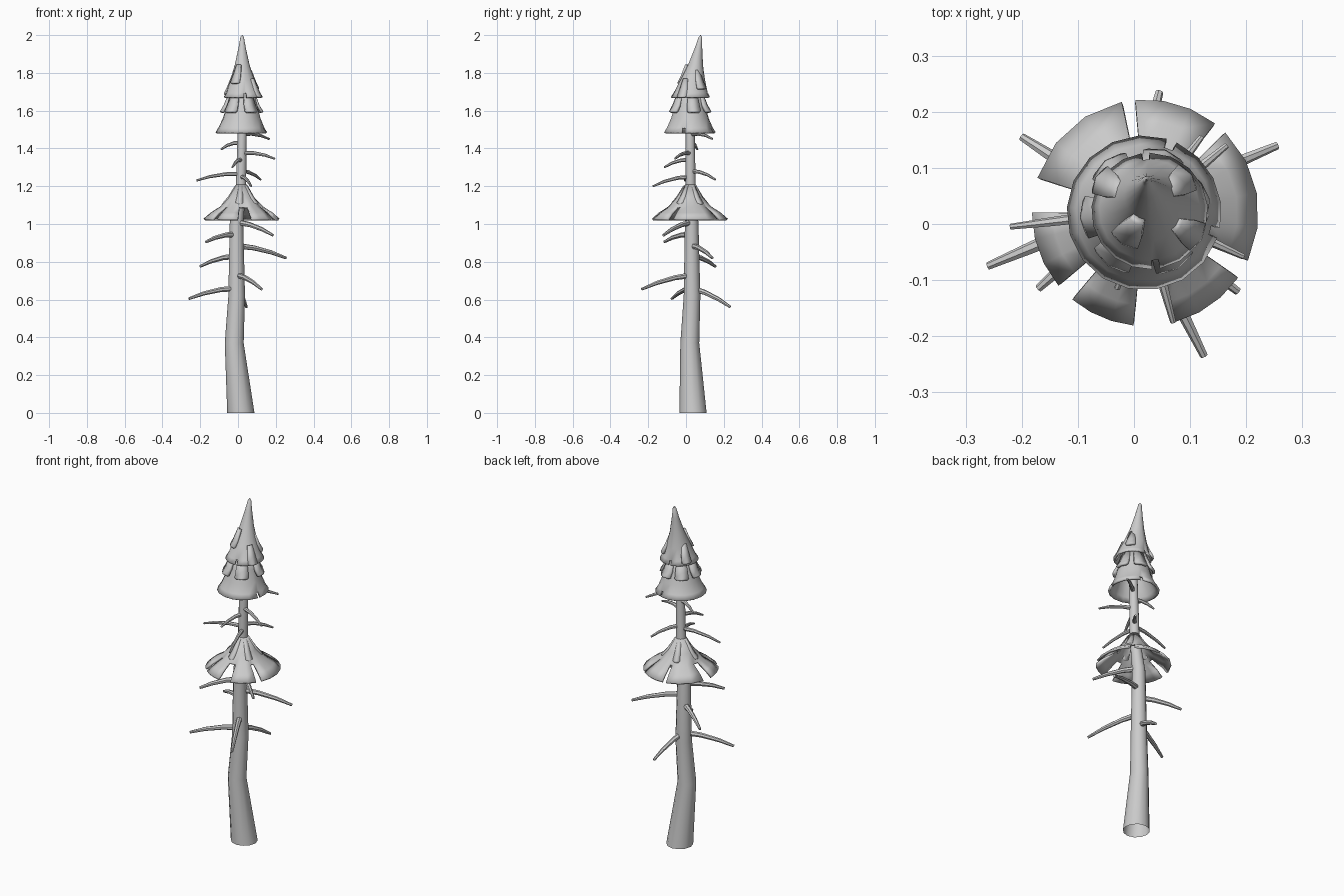
import bpy, bmesh
from math import sin, cos, radians
from mathutils import Vector

cube = bpy.data.objects.get("Cube")
if cube:
    bpy.data.objects.remove(cube)

grey = bpy.data.materials.new("plain_grey")
grey.use_nodes = True
grey.diffuse_color = (0.6, 0.6, 0.6, 1)
grey.node_tree.nodes["Principled BSDF"].inputs["Base Color"].default_value = (0.6, 0.6, 0.6, 1)


def finish(name, bm, thickness=0):
    """Turn a bmesh into a smooth-shaded object, optionally thickened inward."""
    mesh = bpy.data.meshes.new(name)
    bm.to_mesh(mesh)
    bm.free()
    mesh.materials.append(grey)
    obj = bpy.data.objects.new(name, mesh)
    bpy.context.collection.objects.link(obj)
    if thickness:
        solid = obj.modifiers.new("thickness", "SOLIDIFY")
        solid.thickness = thickness
        solid.offset = -1
    bpy.ops.object.select_all(action="DESELECT")
    obj.select_set(True)
    bpy.context.view_layer.objects.active = obj
    bpy.ops.object.shade_smooth_by_angle(angle=radians(40))
    return obj


def tube(name, points, radii, sides, level=False, cap=True):
    """Sweep a round section along points; level keeps every ring horizontal."""
    bm = bmesh.new()
    pts = [Vector(p) for p in points]
    rings = []
    for i, (p, r) in enumerate(zip(pts, radii)):
        d = pts[min(i + 1, len(pts) - 1)] - pts[max(i - 1, 0)]
        side = Vector((1, 0, 0)) if level else d.cross(Vector((0, 0, 1))).normalized()
        up = Vector((0, 1, 0)) if level else side.cross(d).normalized()
        rings.append([bm.verts.new(p + r * (side * cos(a) + up * sin(a)))
                      for a in (radians(360 * k / sides) for k in range(sides))])
    for low, high in zip(rings, rings[1:]):
        for k in range(sides):
            n = (k + 1) % sides
            bm.faces.new((low[k], low[n], high[n], high[k]))
    if cap:
        bm.faces.new(rings[-1])
    bmesh.ops.recalc_face_normals(bm, faces=bm.faces)
    return finish(name, bm)


def skirt(name, profile, flaps, notch, thickness):
    """Lathe rings (r, z, cx, cy) from rim to top; gaps between flaps lose the lowest notch bands."""
    columns = []
    for start, end in flaps:
        steps = max(3, round((end - start) / 20))
        columns += [(start + (end - start) * k / steps, k == steps) for k in range(steps + 1)]
    bm = bmesh.new()
    rings = [[bm.verts.new((cx + r * cos(radians(a)), cy + r * sin(radians(a)), z))
              for a, _ in columns] for r, z, cx, cy in profile]
    for band, (low, high) in enumerate(zip(rings, rings[1:])):
        for k, (_, gap) in enumerate(columns):
            if gap and band < notch:
                continue
            n = (k + 1) % len(columns)
            bm.faces.new((low[k], low[n], high[n], high[k]))
    return finish(name, bm, thickness)


def tongue(name, angle, centre, rows, thickness=0.014):
    """Small overlapping leaf plate; rows are (r, z, half width) from top to tip."""
    a = radians(angle)
    out, side = Vector((cos(a), sin(a), 0)), Vector((-sin(a), cos(a), 0))
    base = Vector((*centre, 0))
    bm = bmesh.new()
    grid = [[bm.verts.new(base + out * (r - 0.25 * w * abs(s)) + side * w * s + Vector((0, 0, z)))
             for s in (-1, 0, 1)] for r, z, w in rows]
    for top, low in zip(grid, grid[1:]):
        for k in range(2):
            bm.faces.new((low[k], low[k + 1], top[k + 1], top[k]))
    return finish(name, bm, thickness)


# Trunk: kinked, tapering and open at the base
trunk = [(0.015, 0.037, 0), (-0.02, 0.02, 0.37), (-0.007, 0.032, 0.62),
         (-0.008, 0.03, 1.0), (0.016, 0.024, 1.2), (0.022, 0.022, 1.5), (0.022, 0.025, 1.7)]
tube("trunk", trunk, (0.072, 0.05, 0.044, 0.036, 0.027, 0.024, 0.015), 12, level=True, cap=False)


def trunk_at(z):
    for a, b in zip(trunk, trunk[1:]):
        if a[2] <= z <= b[2]:
            return Vector(a).lerp(Vector(b), (z - a[2]) / (b[2] - a[2]))


# Bare branches: tip position and root height
branches = [
    ((-0.26, -0.075, 0.605), 0.66), ((0.125, -0.235, 0.655), 0.73),
    ((0.045, 0.235, 0.56), 0.66), ((0.255, 0.14, 0.82), 0.885),
    ((-0.2, 0.155, 0.775), 0.83), ((-0.17, -0.115, 0.905), 0.945),
    ((0.185, -0.12, 0.94), 1.01), ((-0.22, -0.005, 1.23), 1.265),
    ((0.195, -0.058, 1.345), 1.375), ((0.165, 0.14, 1.45), 1.475),
    ((0.12, 0.155, 1.235), 1.28), ((0.07, -0.175, 1.2), 1.25),
    ((-0.03, -0.115, 1.3), 1.34), ((-0.09, 0.06, 1.395), 1.43),
]
for i, (tip, root_z) in enumerate(branches):
    root, tip = trunk_at(root_z), Vector(tip)
    path = []
    for t in (0, 0.35, 0.7, 1):
        p = root.lerp(tip, t)
        p.z += 0.05 * t * (1 - t)
        path.append(p)
    thick = 0.016 if root_z < 1.1 else 0.012
    tube(f"branch_{i + 1}", path, [thick, thick * 0.85, thick * 0.7, thick * 0.45], 7)

# Lower foliage: six broad flaps with gaps between them
skirt("lower_foliage",
      [(0.202, 1.028, 0.02, 0.02), (0.165, 1.06, 0.02, 0.02), (0.115, 1.092, 0.02, 0.02),
       (0.07, 1.14, 0.018, 0.02), (0.028, 1.21, 0.018, 0.024)],
      [(-25, 45), (52, 95), (102, 162), (180, 220), (230, 264), (285, 325)], 2, 0.012)

# Middle foliage: flared bell with two narrow notches
skirt("middle_foliage",
      [(0.138, 1.485, 0.018, 0.02), (0.122, 1.51, 0.018, 0.02), (0.1, 1.56, 0.02, 0.02),
       (0.08, 1.63, 0.022, 0.022), (0.055, 1.72, 0.025, 0.025)],
      [(-11, 65), (73, 341)], 1, 0.012)

# Top foliage: concave spire leaning back
skirt("top_foliage",
      [(0.104, 1.672, 0.028, 0.023), (0.09, 1.695, 0.028, 0.025), (0.066, 1.76, 0.024, 0.035),
       (0.04, 1.84, 0.022, 0.05), (0.02, 1.93, 0.022, 0.066), (0.009, 1.99, 0.022, 0.076),
       (0.001, 2.0, 0.022, 0.077)],
      [(-80, 90), (98, 272)], 1, 0.009)

# Overlapping leaf plates on each tier
for i, angle in enumerate((35, 110, 185, 262, 325)):
    tongue(f"lower_leaf_{i + 1}", angle, (0.019, 0.021),
           [(0.034, 1.205, 0.01), (0.072, 1.145, 0.016), (0.1, 1.112, 0.02), (0.104, 1.104, 0.014)])
for i, angle in enumerate((12, 72, 128, 185, 235, 300)):
    tongue(f"middle_leaf_{i + 1}", angle, (0.02, 0.021),
           [(0.068, 1.7, 0.024), (0.096, 1.63, 0.034), (0.114, 1.6, 0.038), (0.117, 1.593, 0.03)])
for i, (angle, drop) in enumerate(((35, 0.03), (150, 0.06), (238, 0), (330, 0.075))):
    grow = drop * 0.35
    tongue(f"top_leaf_{i + 1}", angle, (0.024, 0.036 + drop * -0.1),
           [(0.042 + grow, 1.845 - drop, 0.014), (0.066 + grow, 1.785 - drop, 0.024),
            (0.084 + grow, 1.752 - drop, 0.028), (0.086 + grow, 1.745 - drop, 0.022)])
